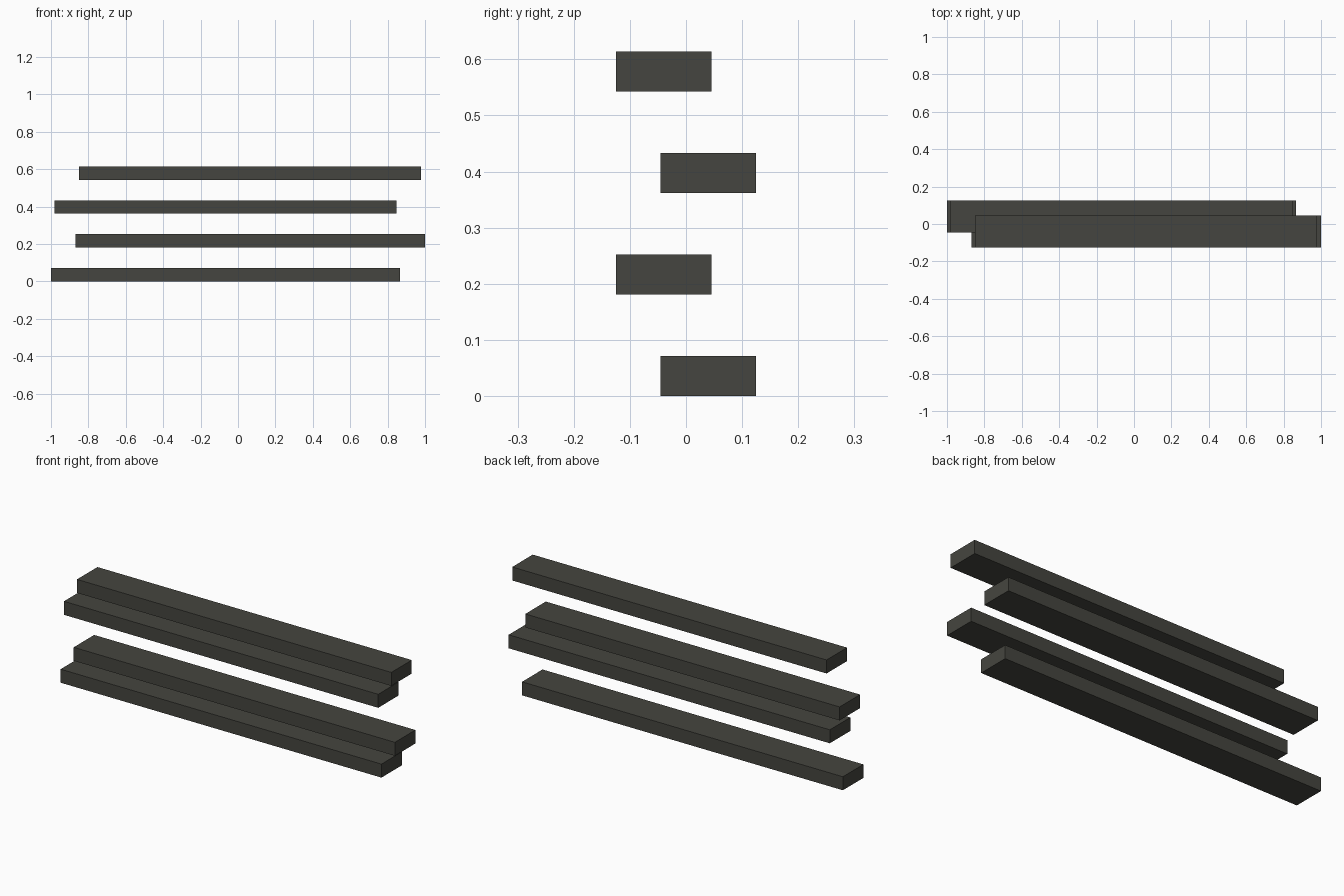
import bpy

if "Cube" in bpy.data.objects:
    bpy.data.objects.remove(bpy.data.objects["Cube"])

# Single dark olive-grey colour
mat = bpy.data.materials.new("dark olive grey")
mat.diffuse_color = (0.060, 0.060, 0.050, 1.0)
mat.use_nodes = True
mat.node_tree.nodes["Principled BSDF"].inputs["Base Color"].default_value = mat.diffuse_color


def plank(name, x0, x1, y0, y1, z0, z1):
    bpy.ops.mesh.primitive_cube_add(
        size=1, location=((x0 + x1) / 2, (y0 + y1) / 2, (z0 + z1) / 2))
    ob = bpy.context.object
    ob.name = name
    ob.scale = (x1 - x0, y1 - y0, z1 - z0)
    bpy.ops.object.transform_apply(location=False, rotation=False, scale=True)
    ob.data.materials.append(mat)


# Four stacked planks, alternately shifted back-left and front-right
spans = [(-1.0, 0.866), (-0.868, 1.0), (-0.981, 0.847), (-0.849, 0.979)]
for i, (x0, x1) in enumerate(spans):
    y0 = -0.045 if i % 2 == 0 else -0.125
    z0 = 0.181 * i
    plank(f"plank_{i + 1}", x0, x1, y0, y0 + 0.17, z0, z0 + 0.071)
